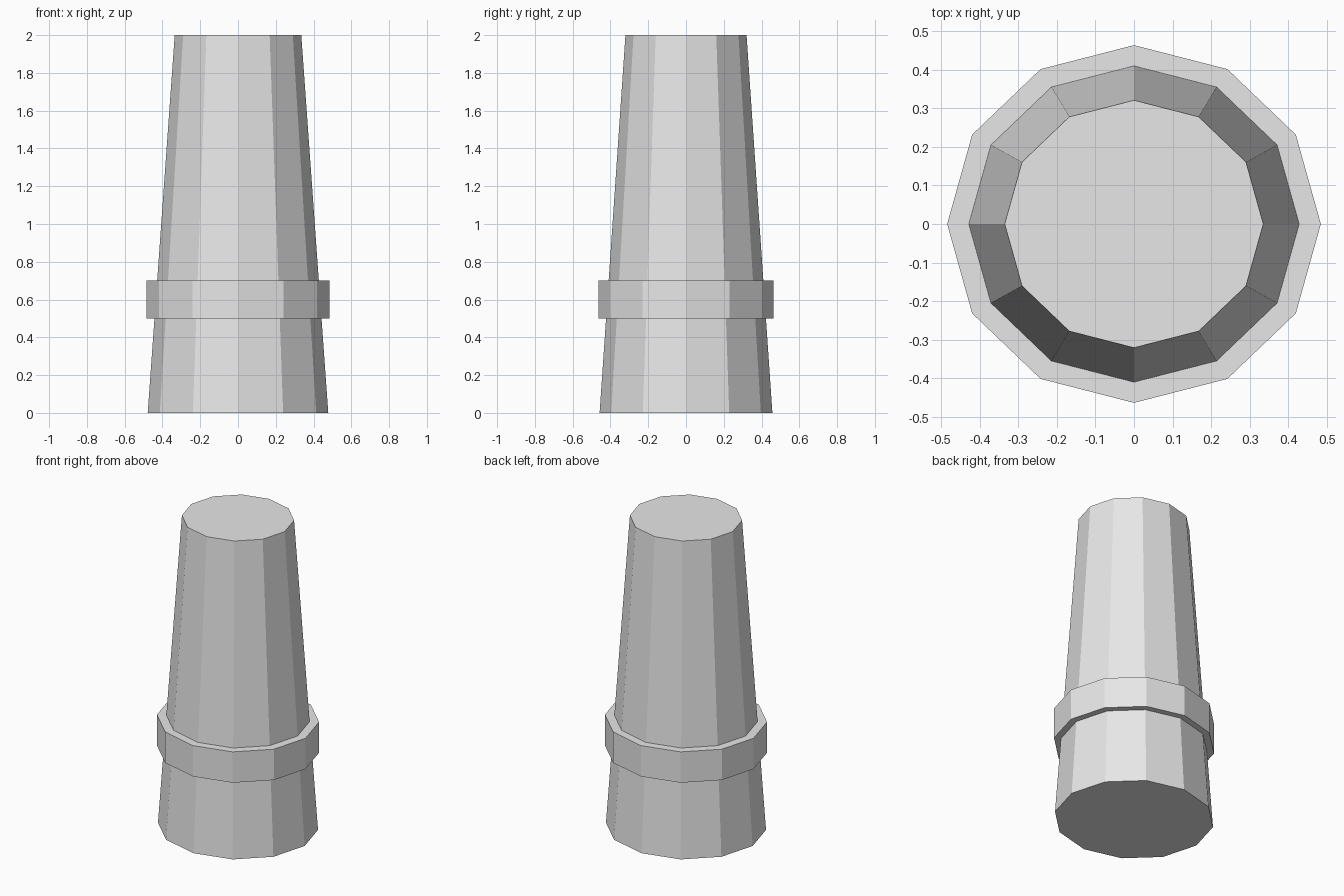
import bpy
import bmesh
import math
from mathutils import Matrix

if "Cube" in bpy.data.objects:
    bpy.data.objects.remove(bpy.data.objects["Cube"], do_unlink=True)

SIDES = 12
DEPTH_RATIO = 0.957  # slightly narrower front to back

grey = bpy.data.materials.new("light grey")
grey.use_nodes = True
grey.diffuse_color = (0.8, 0.8, 0.8, 1)
grey.node_tree.nodes["Principled BSDF"].inputs["Base Color"].default_value = grey.diffuse_color


def frustum(name, r_bottom, r_top, z_bottom, z_top):
    """Flat-shaded capped prism with a corner on the +x axis."""
    bm = bmesh.new()
    rings = []
    for r, z in ((r_bottom, z_bottom), (r_top, z_top)):
        angles = [math.tau * i / SIDES for i in range(SIDES)]
        rings.append([bm.verts.new((r * math.cos(a), r * DEPTH_RATIO * math.sin(a), z))
                      for a in angles])
    low, high = rings
    for i in range(SIDES):
        j = (i + 1) % SIDES
        bm.faces.new((low[i], low[j], high[j], high[i]))
    bm.faces.new(low[::-1])
    bm.faces.new(high)
    mesh = bpy.data.meshes.new(name)
    bm.to_mesh(mesh)
    bm.free()
    mesh.materials.append(grey)
    obj = bpy.data.objects.new(name, mesh)
    bpy.context.collection.objects.link(obj)
    return obj


# Tapered body
frustum("tapered_body", 0.478, 0.335, 0, 2)

# Collar band around the lower body
frustum("collar_band", 0.484, 0.484, 0.5, 0.7)
